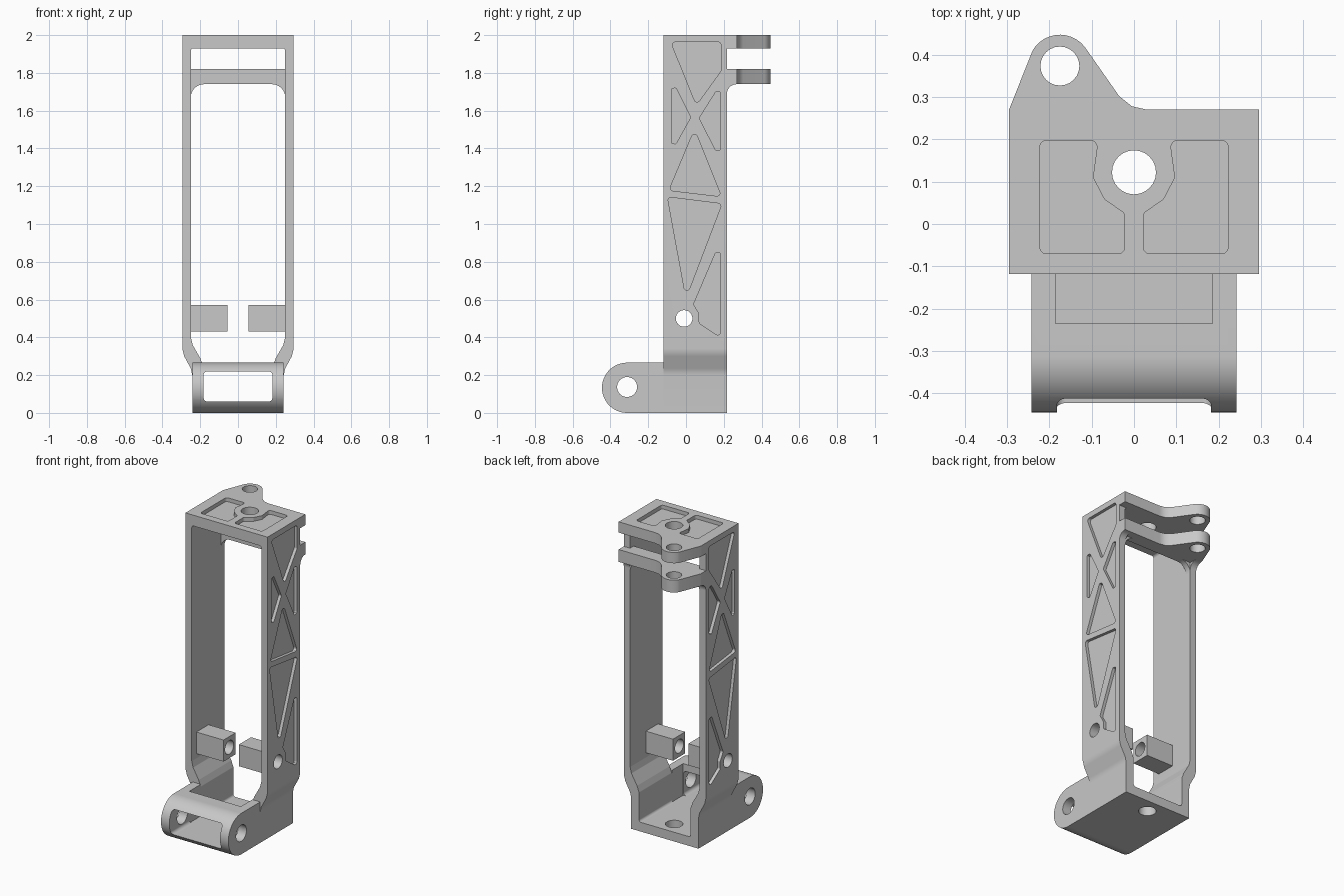
import bpy, bmesh, math
from mathutils import Vector

cube = bpy.data.objects.get("Cube")
if cube:
    bpy.data.objects.remove(cube, do_unlink=True)

grey = bpy.data.materials.new("plain grey")
grey.use_nodes = True
grey.diffuse_color = (0.58, 0.58, 0.58, 1)
grey.node_tree.nodes["Principled BSDF"].inputs["Base Color"].default_value = grey.diffuse_color


def prism(name, pts, axis, lo, hi):
    """Extrude a 2D outline along an axis; pts are the other two axes in order."""
    place = {"x": lambda p, t: (t, p[0], p[1]),
             "y": lambda p, t: (p[0], t, p[1]),
             "z": lambda p, t: (p[0], p[1], t)}[axis]
    bm = bmesh.new()
    rings = [[bm.verts.new(place(p, t)) for p in pts] for t in (lo, hi)]
    for ring in rings:
        bm.faces.new(ring)
    for i in range(len(pts)):
        j = (i + 1) % len(pts)
        bm.faces.new((rings[0][i], rings[0][j], rings[1][j], rings[1][i]))
    bmesh.ops.recalc_face_normals(bm, faces=bm.faces[:])
    mesh = bpy.data.meshes.new(name)
    bm.to_mesh(mesh)
    bm.free()
    mesh.materials.append(grey)
    ob = bpy.data.objects.new(name, mesh)
    bpy.context.collection.objects.link(ob)
    return ob


def rounded(pts, r, steps=5):
    """Replace each corner with an arc of radius r."""
    out = []
    for i, p in enumerate(pts):
        p = Vector(p)
        a = (Vector(pts[i - 1]) - p).normalized()
        b = (Vector(pts[(i + 1) % len(pts)]) - p).normalized()
        half = a.angle(b) / 2
        mid = p + (a + b).normalized() * (r / math.sin(half))
        start = p + a * (r / math.tan(half)) - mid
        end = p + b * (r / math.tan(half)) - mid
        for k in range(steps + 1):
            out.append(tuple(mid + start.lerp(end, k / steps).normalized() * r))
    return out


def circle(c, r, n=24, start=0, sweep=math.tau):
    return [(c[0] + r * math.cos(start + sweep * i / n),
             c[1] + r * math.sin(start + sweep * i / n)) for i in range(n)]


def rect(a, b, c, d):
    return [(a, c), (b, c), (b, d), (a, d)]


def mirrored(half):
    return half + [(-x, z) for x, z in reversed(half)]


def combine(ob, tool, op="DIFFERENCE"):
    """Apply a boolean and discard the tool; an empty result is rejected."""
    mod = ob.modifiers.new("cut", "BOOLEAN")
    mod.operation, mod.solver, mod.object = op, "EXACT", tool
    graph = bpy.context.evaluated_depsgraph_get()
    mesh = bpy.data.meshes.new_from_object(ob.evaluated_get(graph))
    ob.modifiers.clear()
    if mesh.polygons:
        ob.data = mesh
    bpy.data.objects.remove(tool, do_unlink=True)


FRONT, BACK, REAR = -0.118, 0.217, 0.27
PIN = (-0.175, 0.373)

# Frame: tapered outline with a tall opening
outer = mirrored([(0.242, 0), (0.242, 0.2), (0.25, 0.235), (0.285, 0.3),
                  (0.295, 0.34), (0.295, 2)])
inner = mirrored([(0.185, 0.06), (0.185, 0.25), (0.2, 0.29), (0.24, 0.36),
                  (0.25, 0.4), (0.25, 1.93)])
frame = prism("frame", outer, "y", FRONT, BACK)
combine(frame, prism("cutter", rounded(inner, 0.015), "y", -1, 1))

# Fork plates with an offset pin ear
ear = circle(PIN, 0.074, 12, math.radians(36), math.radians(126))
edge = [(0.295, REAR), (0.03, REAR), (-0.005, 0.278), (-0.035, 0.302)]
upper = [(-0.295, FRONT), (0.295, FRONT)] + edge + ear + [(-0.295, REAR)]
lower = [(-0.295, 0.18), (0.295, 0.18)] + edge + ear + [(-0.295, REAR)]
combine(frame, prism("plate", upper, "z", 1.93, 2), "UNION")
combine(frame, prism("plate", lower, "z", 1.74, 1.82), "UNION")

# Fillets under the lower plate
for s in (-1, 1):
    arch = [(s * 0.27, 1.76), (s * 0.17, 1.76)] + [
        (s * x, z) for x, z in circle((0.18, 1.67), 0.07, 9, math.pi / 2, -math.pi / 2)]
    combine(frame, prism("fillet", arch + [(s * 0.25, 1.67), (s * 0.27, 1.67)],
                         "y", 0.18, BACK), "UNION")
    heel = [(0.2, 1.69), (0.2, 1.76), (0.265, 1.76)] + circle(
        (0.267, 1.69), 0.05, 6, math.pi / 2, math.pi / 2) + [(BACK, 1.69)]
    combine(frame, prism("fillet", heel, "x", *sorted((s * 0.25, s * 0.295))), "UNION")

# Bored posts reaching in from both walls
for s in (-1, 1):
    post = prism("post", rect(-0.07, 0.055, 0.43, 0.57), "x", *sorted((s * 0.055, s * 0.27)))
    combine(frame, post, "UNION")

# Bores through plates, floor and posts
combine(frame, prism("cutter", circle(PIN, 0.046), "z", 1, 3))
combine(frame, prism("cutter", circle((0, 0.122), 0.052), "z", -1, 3))
combine(frame, prism("cutter", circle((-0.01, 0.5), 0.044), "x", -1, 1))

# Truss pockets in both side walls
pockets = [
    [(-0.08, 1.963), (0.185, 1.963), (0.185, 1.81), (0.055, 1.63)],
    [(-0.078, 1.77), (0.025, 1.565), (-0.078, 1.38)],
    [(0.183, 1.74), (0.183, 1.34), (0.07, 1.56)],
    [(0.045, 1.5), (0.188, 1.145), (-0.09, 1.178)],
    [(-0.098, 1.143), (0.19, 1.107), (0, 0.608)],
    [(0.183, 0.91), (0.183, 0.4), (0.07, 0.475), (0.07, 0.525), (0.04, 0.575)],
]
for s in (-1, 1):
    for p in pockets:
        combine(frame, prism("cutter", rounded(p, 0.015), "x", *sorted((s * 0.275, s * 0.4))))

# Pockets in the top plate beside the bore
relief = [(0.222, -0.07), (0.222, 0.197), (0.085, 0.197), (0.097, 0.11),
          (0.07, 0.058), (0.022, 0.025), (0.022, -0.07)]
for s in (-1, 1):
    combine(frame, prism("cutter", rounded([(s * x, y) for x, y in relief], 0.015),
                         "z", 1.975, 2.1))

# Front hinge: rounded nose with a window, a roof slot and a pin bore
nose = circle((-0.312, 0.133), 0.133, 24, math.pi / 2, math.pi)
hinge = prism("front_hinge", [(FRONT, 0), (FRONT, 0.266)] + nose + [(-0.312, 0)],
              "x", -0.242, 0.242)
combine(hinge, prism("cutter", rounded(rect(-0.182, 0.182, 0.06, 0.22), 0.02), "y", -1, 1))
combine(hinge, prism("cutter", rect(-0.185, 0.185, -0.235, 0.1), "z", 0.06, 1))
combine(hinge, prism("cutter", circle((-0.312, 0.137), 0.053), "x", -1, 1))

# Smooth the curved faces and keep the flats crisp
for ob in (frame, hinge):
    bpy.ops.object.select_all(action="DESELECT")
    ob.select_set(True)
    bpy.context.view_layer.objects.active = ob
    bpy.ops.object.shade_smooth_by_angle(angle=math.radians(32))
    mod = ob.modifiers.new("even normals", "WEIGHTED_NORMAL")
    mod.keep_sharp = True
